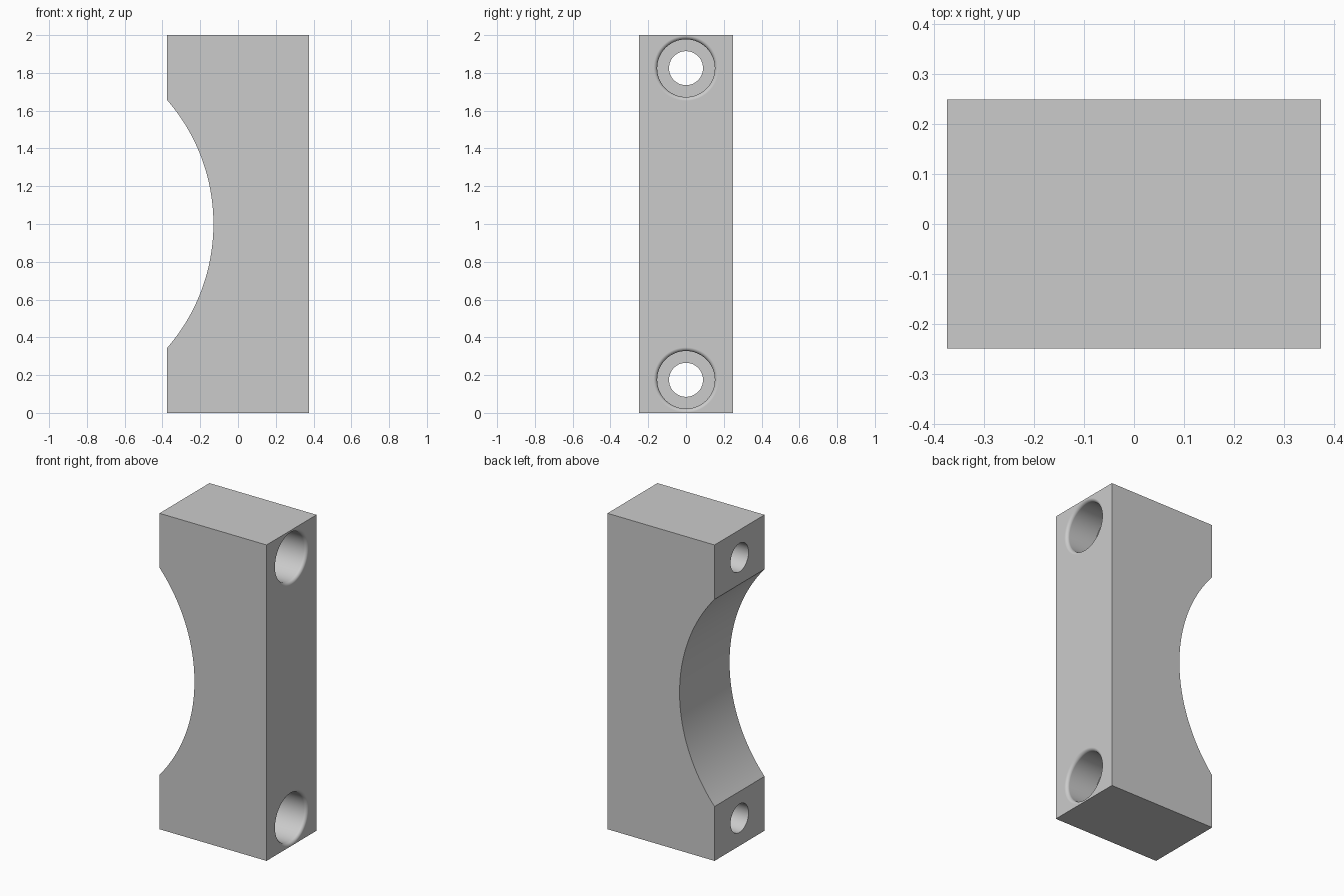
import bpy, bmesh, math

old = bpy.data.objects.get("Cube")
if old:
    bpy.data.objects.remove(old, do_unlink=True)

HALF_X, HALF_Y, HEIGHT = 0.375, 0.25, 2.0
HOLE_R, BORE_R, BORE_DEPTH, FILLET = 0.09, 0.1525, 0.21, 0.02
SEGMENTS = 64

grey = bpy.data.materials.new("plain grey")
grey.use_nodes = True
colour = (0.6, 0.6, 0.6, 1)
grey.diffuse_color = colour
grey.node_tree.nodes["Principled BSDF"].inputs["Base Color"].default_value = colour


def make_object(name, bm):
    bmesh.ops.recalc_face_normals(bm, faces=bm.faces)
    mesh = bpy.data.meshes.new(name)
    bm.to_mesh(mesh)
    bm.free()
    mesh.materials.append(grey)
    obj = bpy.data.objects.new(name, mesh)
    bpy.context.collection.objects.link(obj)
    return obj


def make_clamp_body():
    """Block with a circular saddle cut from its left-hand profile."""
    radius, deepest, steps = 1.0, -0.13, 64
    centre = deepest - radius
    spread = math.acos((-HALF_X - centre) / radius)
    outline = [(-HALF_X, 0), (HALF_X, 0), (HALF_X, HEIGHT), (-HALF_X, HEIGHT)]
    for i in range(steps + 1):
        a = spread * (1 - 2 * i / steps)
        outline.append((centre + radius * math.cos(a), HEIGHT / 2 + radius * math.sin(a)))
    bm = bmesh.new()
    face = bm.faces.new([bm.verts.new((x, -HALF_Y, z)) for x, z in outline])
    side = bmesh.ops.extrude_face_region(bm, geom=[face])
    moved = [v for v in side["geom"] if isinstance(v, bmesh.types.BMVert)]
    bmesh.ops.translate(bm, verts=moved, vec=(0, 2 * HALF_Y, 0))
    return make_object("clamp_body", bm)


def make_bolt_cutter(name, height):
    """Lathed bolt hole, counterbore and rounded rim along x."""
    profile = [(HALF_X + 0.05, BORE_R + FILLET)]
    for i in range(7):
        a = math.pi / 2 * i / 6
        profile.append((HALF_X - FILLET + FILLET * math.cos(a),
                        BORE_R + FILLET - FILLET * math.sin(a)))
    floor = HALF_X - BORE_DEPTH
    profile += [(floor, BORE_R), (floor, HOLE_R), (-HALF_X - 0.05, HOLE_R)]
    bm = bmesh.new()
    rings = []
    for x, r in profile:
        angles = [math.tau * i / SEGMENTS for i in range(SEGMENTS)]
        rings.append([bm.verts.new((x, r * math.cos(a), height + r * math.sin(a)))
                      for a in angles])
    for first, second in zip(rings, rings[1:]):
        for i in range(SEGMENTS):
            j = (i + 1) % SEGMENTS
            bm.faces.new((first[i], first[j], second[j], second[i]))
    bm.faces.new(rings[0])
    bm.faces.new(rings[-1])
    cutter = make_object(name, bm)
    cutter.hide_render = True
    return cutter


body = make_clamp_body()
bpy.ops.object.select_all(action="DESELECT")
body.select_set(True)
bpy.context.view_layer.objects.active = body

# Bolt holes near both ends
for name, height in (("lower_bolt_cutter", 0.175), ("upper_bolt_cutter", 1.825)):
    cutter = make_bolt_cutter(name, height)
    cut = body.modifiers.new(name, "BOOLEAN")
    cut.operation = "DIFFERENCE"
    cut.solver = "EXACT"
    cut.object = cutter
    bpy.ops.object.modifier_apply(modifier=cut.name)
    bpy.data.objects.remove(cutter, do_unlink=True)

# Smooth curves with crisp block edges
bpy.ops.object.shade_smooth_by_angle(angle=math.radians(30))
weighted = body.modifiers.new("even normals", "WEIGHTED_NORMAL")
weighted.keep_sharp = True
